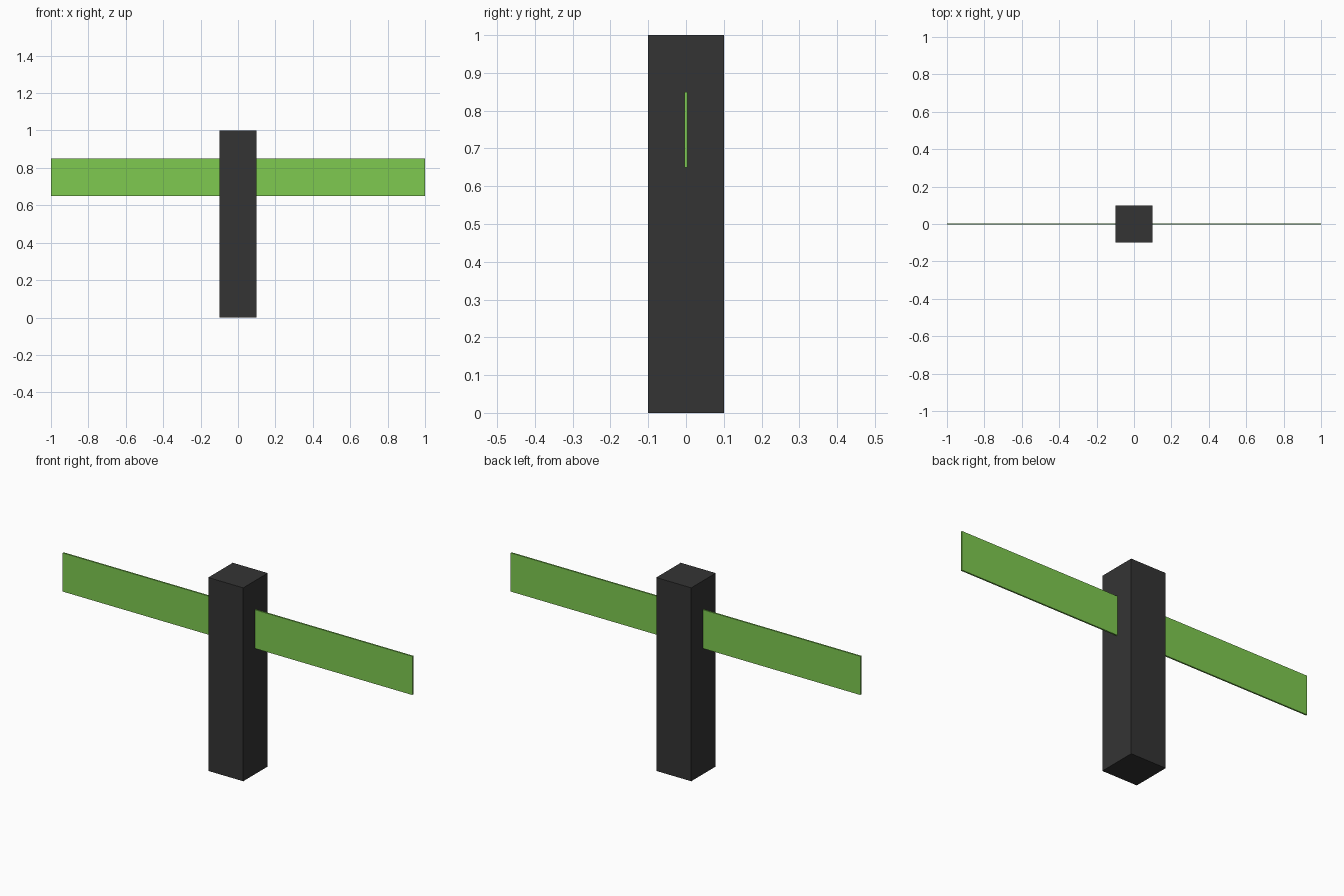
import bpy

if "Cube" in bpy.data.objects:
    bpy.data.objects.remove(bpy.data.objects["Cube"], do_unlink=True)


def make_material(name, rgb):
    mat = bpy.data.materials.new(name)
    mat.use_nodes = True
    color = (*rgb, 1.0)
    mat.diffuse_color = color
    shader = next(n for n in mat.node_tree.nodes if n.type == "BSDF_PRINCIPLED")
    shader.inputs["Base Color"].default_value = color
    return mat


def make_box(name, size, center, mat):
    bpy.ops.mesh.primitive_cube_add(size=1, location=center)
    box = bpy.context.object
    box.name = box.data.name = name
    box.scale = size
    bpy.ops.object.transform_apply(location=False, rotation=False, scale=True)
    box.data.materials.append(mat)
    return box


charcoal = make_material("charcoal", (0.034, 0.034, 0.034))
green = make_material("leaf green", (0.21, 0.585, 0.08))

# Upright square post
make_box("post", (0.2, 0.2, 1.0), (0, 0, 0.5), charcoal)

# Thin flat crossbar passing through the post
make_box("crossbar", (2.0, 0.008, 0.2), (0, 0, 0.75), green)
